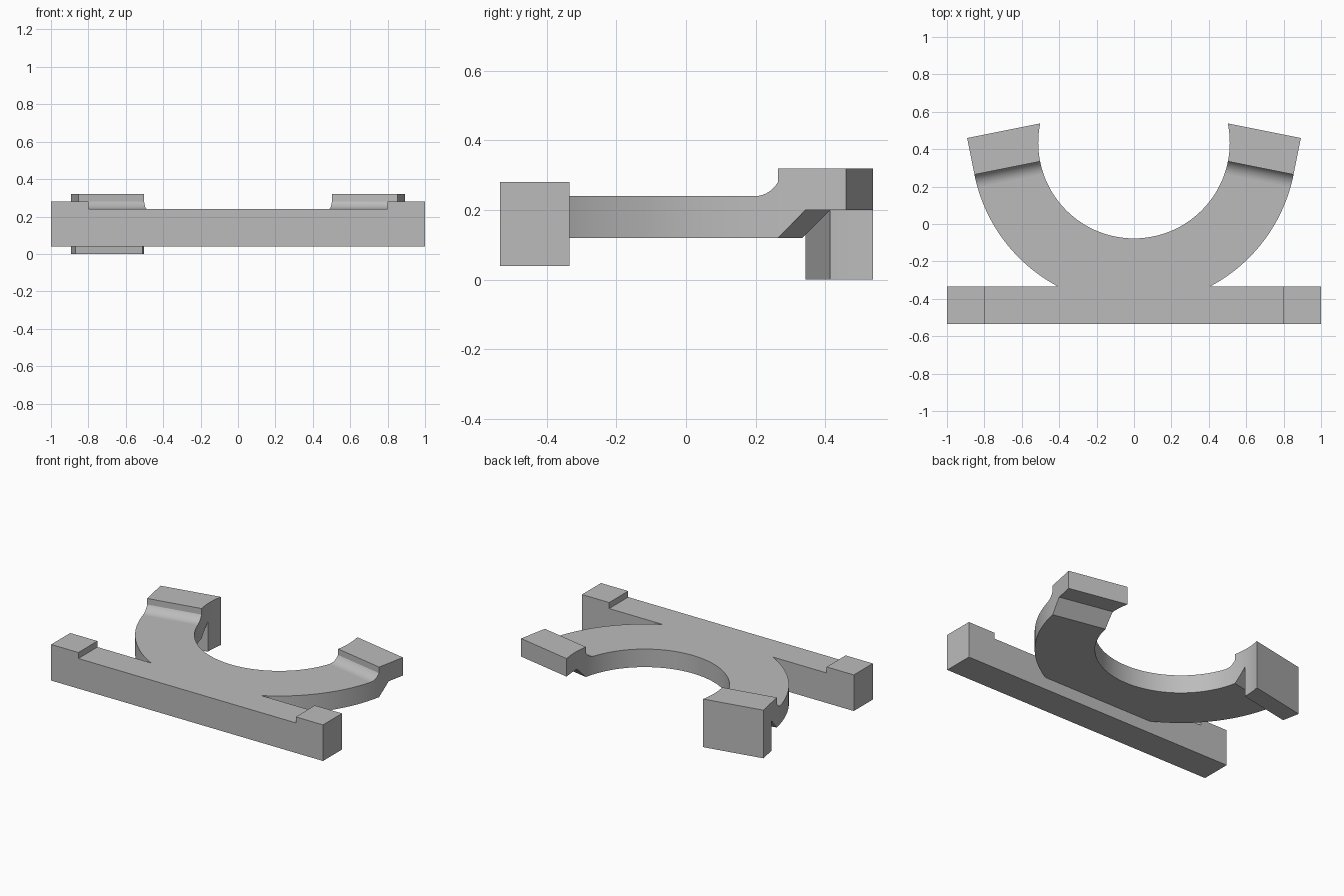
import bpy, bmesh, math
from mathutils import Matrix, Vector

cube = bpy.data.objects.get("Cube")
if cube:
    bpy.data.objects.remove(cube, do_unlink=True)

grey = bpy.data.materials.new("plain grey")
grey.use_nodes = True
grey.diffuse_color = (0.5, 0.5, 0.5, 1)
grey.node_tree.nodes["Principled BSDF"].inputs["Base Color"].default_value = (0.5, 0.5, 0.5, 1)

CY, INNER, OUTER = 0.435, 0.512, 0.87      # arch centre and radii
BAR_FRONT, BAR_BACK = -0.535, -0.335
TILT = math.radians(11.3)
TIP = 0.199                                # length of the straight tip
radial = Vector((math.cos(TILT), -math.sin(TILT), 0))
along = Vector((math.sin(TILT), math.cos(TILT), 0))
centre = Vector((0, CY, 0))


def prism(name, points, u, v, w, origin, depth):
    """Extrude a flat outline, drawn on axes u and v, along w."""
    bm = bmesh.new()
    flat = [origin + u * a + v * b for a, b in points]
    face = bm.faces.new([bm.verts.new(p) for p in flat])
    new = bmesh.ops.extrude_face_region(bm, geom=[face])["geom"]
    verts = [g for g in new if isinstance(g, bmesh.types.BMVert)]
    bmesh.ops.translate(bm, verts=verts, vec=w * depth)
    bmesh.ops.recalc_face_normals(bm, faces=bm.faces)
    mesh = bpy.data.meshes.new(name)
    bm.to_mesh(mesh)
    bm.free()
    mesh.materials.append(grey)
    ob = bpy.data.objects.new(name, mesh)
    bpy.context.scene.collection.objects.link(ob)
    return ob


def activate(ob):
    bpy.ops.object.select_all(action='DESELECT')
    ob.select_set(True)
    bpy.context.view_layer.objects.active = ob


def arc(radius, start, end, count):
    angles = [start + (end - start) * i / count for i in range(count + 1)]
    return [(radius * math.cos(a), CY + radius * math.sin(a)) for a in angles]


def shaped_by_plan(name, profile):
    """Keep the part of a side profile that lies inside the arch plan."""
    ob = prism(name, profile, along, Z, radial, centre, 1.0)
    cutter = prism("plan_cutter", plan, X, Y, Z, Vector((0, 0, -0.1)), 0.6)
    cutter.hide_render = True
    mod = ob.modifiers.new("plan", 'BOOLEAN')
    mod.operation, mod.solver, mod.object = 'INTERSECT', 'EXACT', cutter
    activate(ob)
    bpy.ops.object.convert(target='MESH')
    bpy.data.objects.remove(cutter, do_unlink=True)
    return ob


def smooth_curves(ob):
    activate(ob)
    bpy.ops.object.shade_smooth_by_angle(angle=math.radians(25))
    for p in ob.data.polygons:
        if abs(p.normal.z) > 0.999:
            p.use_smooth = False


X, Y, Z = Vector((1, 0, 0)), Vector((0, 1, 0)), Vector((0, 0, 1))

# Straight bar with raised ends
bar = [(-1, 0.04), (1, 0.04), (1, 0.28), (0.8, 0.28), (0.8, 0.24),
       (-0.8, 0.24), (-0.8, 0.28), (-1, 0.28)]
prism("base_bar", bar, X, Z, Y, Vector((0, BAR_FRONT, 0)), BAR_BACK - BAR_FRONT)

# Half plan of the arch, ending in a straight tip
tip_end = centre + radial * OUTER + along * (TIP + 0.06)
meet = math.asin((BAR_BACK - CY) / OUTER)
plan = [(tip_end.x, tip_end.y)]
plan += arc(OUTER, -TILT, meet, 24)
plan += [(-0.05, BAR_BACK)]
plan += arc(INNER, math.radians(-96), math.radians(16), 48)

# Arm profile: rounded step up on top, sloped step below
fillet = [(-0.07 + 0.08 * math.sin(a), 0.32 - 0.08 * math.cos(a))
          for a in (math.radians(6 * i) for i in range(11))]
arm = [(-1.5, 0.24), (-1.5, 0.12), (0, 0.12), (0.08, 0.2), (TIP, 0.2),
       (TIP, 0.32), (0, 0.32)] + fillet[::-1]
arch = shaped_by_plan("arch", arm)

# Mirror the half arch across the centre
bm = bmesh.new()
bm.from_mesh(arch.data)
bmesh.ops.bisect_plane(bm, geom=bm.verts[:] + bm.edges[:] + bm.faces[:], dist=1e-5,
                       plane_co=(0, 0, 0), plane_no=(1, 0, 0), clear_inner=True)
bmesh.ops.mirror(bm, geom=bm.verts[:] + bm.edges[:] + bm.faces[:],
                 axis='X', merge_dist=1e-4)
bmesh.ops.recalc_face_normals(bm, faces=bm.faces)
bm.to_mesh(arch.data)
bm.free()
smooth_curves(arch)

# Post hanging under the right tip only
post = shaped_by_plan("right_post", [(0.08, 0), (TIP, 0), (TIP, 0.2), (0.08, 0.2)])
post.data.transform(Matrix.Scale(-1, 4, X))
post.data.flip_normals()
smooth_curves(post)
